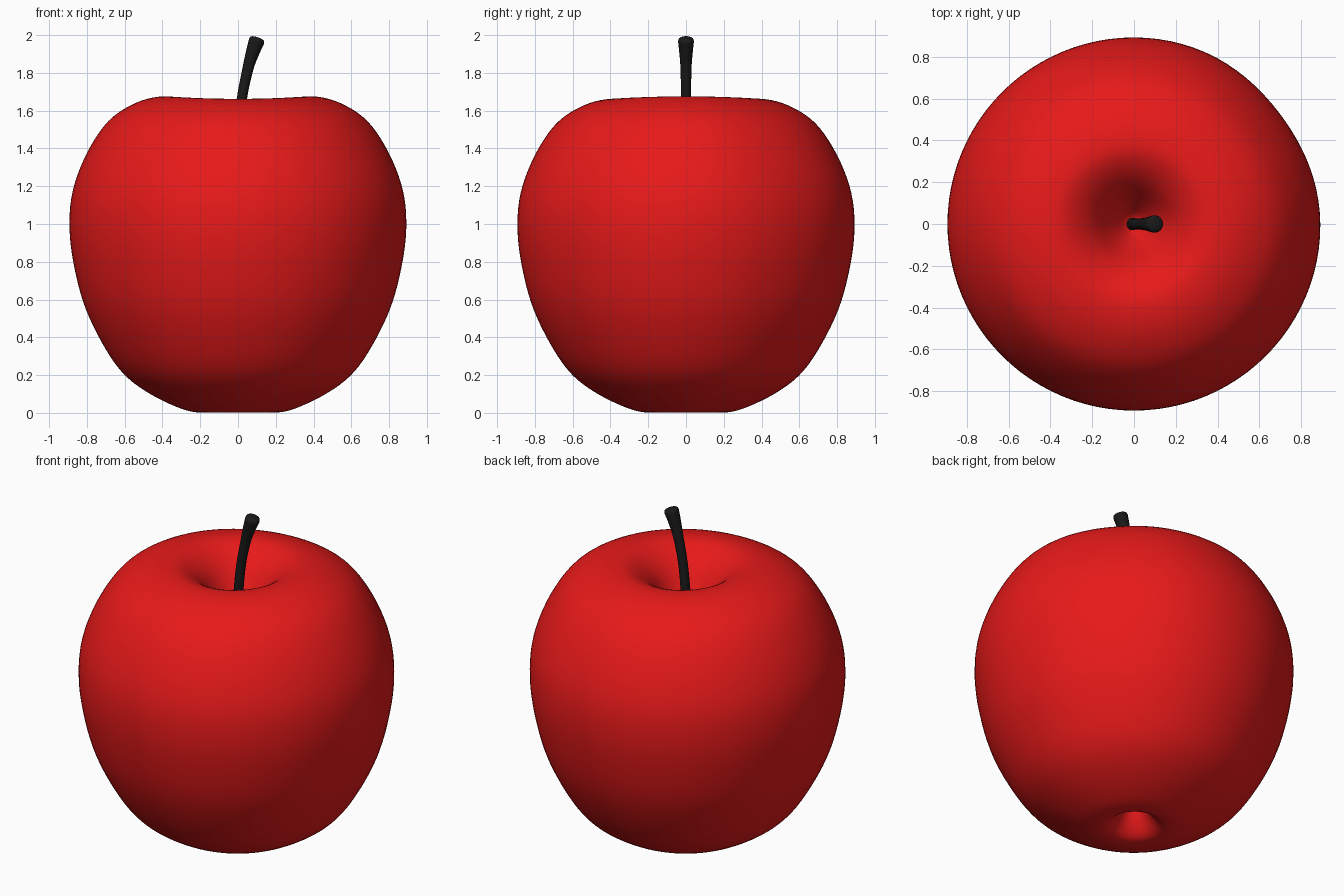
import bpy, bmesh, math
from mathutils import Vector

if "Cube" in bpy.data.objects:
    bpy.data.objects.remove(bpy.data.objects["Cube"])


def smooth_path(points, steps):
    """Catmull-Rom interpolation through points of any dimension."""
    p = [Vector(q) for q in points]
    p = [2 * p[0] - p[1]] + p + [2 * p[-1] - p[-2]]
    out = []
    for i in range(1, len(p) - 2):
        a, b, c, d = p[i - 1:i + 3]
        for k in range(steps):
            t = k / steps
            out.append(0.5 * (2 * b + (c - a) * t + (2 * a - 5 * b + 4 * c - d) * t * t
                              + (3 * b - a - 3 * c + d) * t ** 3))
    return out + [p[-2]]


def loft(name, rings, color):
    """Skin closed rings into a smooth capped surface."""
    bm = bmesh.new()
    loops = [[bm.verts.new(v) for v in ring] for ring in rings]
    n = len(loops[0])
    for lo, hi in zip(loops, loops[1:]):
        for j in range(n):
            k = (j + 1) % n
            bm.faces.new((lo[j], lo[k], hi[k], hi[j]))
    bm.faces.new(loops[0][::-1])
    bm.faces.new(loops[-1])
    bmesh.ops.recalc_face_normals(bm, faces=bm.faces)
    for f in bm.faces:
        f.smooth = True
    mesh = bpy.data.meshes.new(name)
    bm.to_mesh(mesh)
    bm.free()
    obj = bpy.data.objects.new(name, mesh)
    bpy.context.collection.objects.link(obj)
    mat = bpy.data.materials.new(name + "_colour")
    mat.diffuse_color = color
    mat.use_nodes = True
    mat.node_tree.nodes["Principled BSDF"].inputs["Base Color"].default_value = mat.diffuse_color
    mesh.materials.append(mat)
    return obj


# Fruit: lathed profile (radius, z) with dimples at both ends
profile = [(0.004, 0.19), (0.04, 0.165), (0.09, 0.075), (0.14, 0.018), (0.2, 0.002),
           (0.3, 0.022), (0.457, 0.095), (0.595, 0.195), (0.7, 0.335), (0.805, 0.545),
           (0.865, 0.76), (0.892, 0.97), (0.875, 1.17), (0.8, 1.37), (0.685, 1.54),
           (0.54, 1.635), (0.4, 1.669), (0.3, 1.648), (0.2, 1.57), (0.11, 1.44),
           (0.05, 1.36), (0.004, 1.335)]
SIDES = 96


def fruit_point(r, z, a):
    # slightly uneven outline: flatter on one side, rim a touch higher left and right
    off = math.atan2(math.sin(a - 0.65), math.cos(a - 0.65))
    r *= 1 - 0.02 * math.exp(-(off / 0.4) ** 2)
    return (r * math.cos(a), r * math.sin(a), z * (1 + 0.004 * math.cos(2 * a)))


rings = [[fruit_point(p.x, p.y, 2 * math.pi * j / SIDES) for j in range(SIDES)]
         for p in smooth_path(profile, 5)]
loft("apple_fruit", rings, (0.8, 0.01, 0.01, 1))

# Stem: tapered bent tube, (x, z, radius) along its length
stem = smooth_path([(-0.008, 1.3, 0.03), (0.0, 1.46, 0.028), (0.02, 1.66, 0.027),
                    (0.052, 1.82, 0.029), (0.078, 1.91, 0.036), (0.098, 1.967, 0.042)], 5)
tip = stem[-1]
stem += [Vector((tip.x + 0.004, tip.y + 0.012, 0.039)), Vector((tip.x + 0.006, tip.y + 0.018, 0.03)),
         Vector((tip.x + 0.007, tip.y + 0.021, 0.012))]
rings = []
for i, p in enumerate(stem):
    d = stem[min(i + 1, len(stem) - 1)] - stem[max(i - 1, 0)]
    side = Vector((d.y, 0, -d.x)).normalized()
    rings.append([Vector((p.x, 0, p.y)) + p.z * (side * math.cos(a) + Vector((0, math.sin(a), 0)))
                  for a in (2 * math.pi * j / 24 for j in range(24))])
loft("apple_stem", rings, (0.01, 0.01, 0.01, 1))
